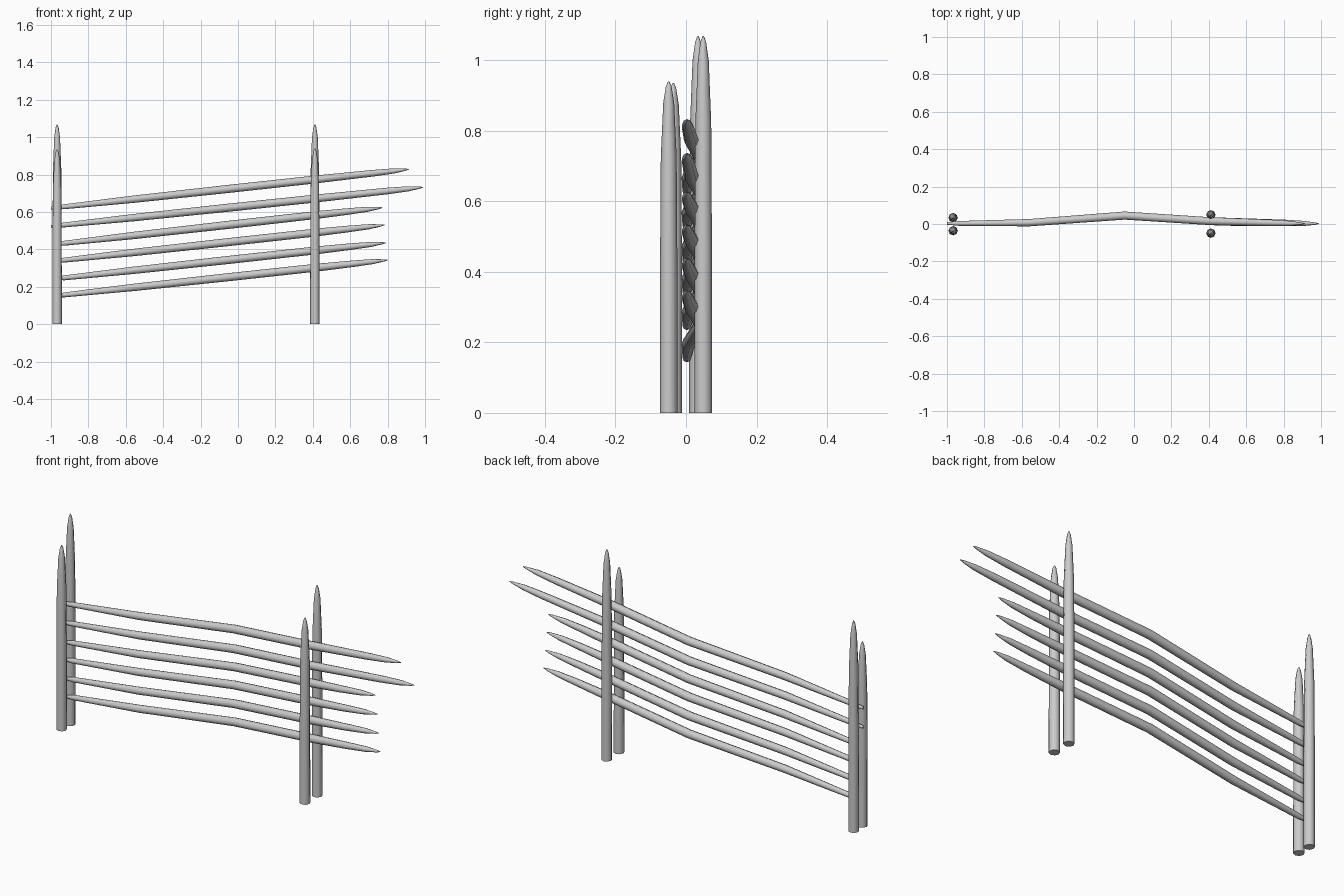
import bpy, bmesh, math
from mathutils import Vector

if "Cube" in bpy.data.objects:
    bpy.data.objects.remove(bpy.data.objects["Cube"])

SIDES = 8


def pole(name, path, side):
    """Capped tube through (centre, radius) stations, rings perpendicular to the path."""
    bm = bmesh.new()
    pts = [Vector(p) for p, r in path]
    rings = []
    for i, (p, r) in enumerate(path):
        d = (pts[min(i + 1, len(pts) - 1)] - pts[max(i - 1, 0)]).normalized()
        u = (side - d * side.dot(d)).normalized()
        v = d.cross(u)
        ring = []
        for k in range(SIDES):
            a = 2 * math.pi * k / SIDES
            ring.append(bm.verts.new(pts[i] + (u * math.cos(a) + v * math.sin(a)) * r))
        rings.append(ring)
    for a, b in zip(rings, rings[1:]):
        for k in range(SIDES):
            n = (k + 1) % SIDES
            bm.faces.new((a[k], a[n], b[n], b[k]))
    bm.faces.new(rings[0][::-1])
    bm.faces.new(rings[-1])
    bmesh.ops.recalc_face_normals(bm, faces=bm.faces)
    mesh = bpy.data.meshes.new(name)
    bm.to_mesh(mesh)
    bm.free()
    ob = bpy.data.objects.new(name, mesh)
    bpy.context.collection.objects.link(ob)
    bpy.context.view_layer.objects.active = ob
    ob.select_set(True)
    bpy.ops.object.shade_smooth_by_angle(angle=math.radians(50))
    ob.select_set(False)


# Sharpened upright posts, in two pairs that clamp the rails
POST = [(0, 0.025), (0.45, 0.0245), (0.77, 0.0225), (0.935, 0.0155), (0.985, 0.008), (1, 0.002)]
for name, x, y, h in [("left_front_post", -0.967, -0.036, 0.935),
                      ("left_back_post", -0.967, 0.034, 1.068),
                      ("right_front_post", 0.411, -0.049, 0.94),
                      ("right_back_post", 0.411, 0.049, 1.068)]:
    pole(name, [((x, y, h * f), r) for f, r in POST], Vector((1, 0, 0)))

# Slanting rails, bowed backwards in the middle: x start, z start, x tip, z tip
RAILS = [(-1.0, 0.62, 0.915, 0.828), (-1.0, 0.523, 0.99, 0.732),
         (-0.97, 0.428, 0.772, 0.623), (-0.97, 0.338, 0.783, 0.53),
         (-0.97, 0.243, 0.79, 0.435), (-0.97, 0.152, 0.80, 0.343)]
for i, (x0, z0, x1, z1) in enumerate(RAILS):
    stations = [(x0, 0.003, 0.007), (-0.93, 0.003, 0.013), (-0.56, 0.007, 0.0195),
                (-0.05, 0.045, 0.0215), (0.41, 0.015, 0.021),
                (x1 - 0.19, 0.006, 0.0175), (x1 - 0.08, 0.003, 0.0135),
                (x1 - 0.02, 0.002, 0.006), (x1, 0.002, 0.0015)]
    path = [((x, y, z0 + (z1 - z0) * (x - x0) / (x1 - x0)), r) for x, y, r in stations]
    pole(f"rail_{i + 1}", path, Vector((0, 0, 1)))
